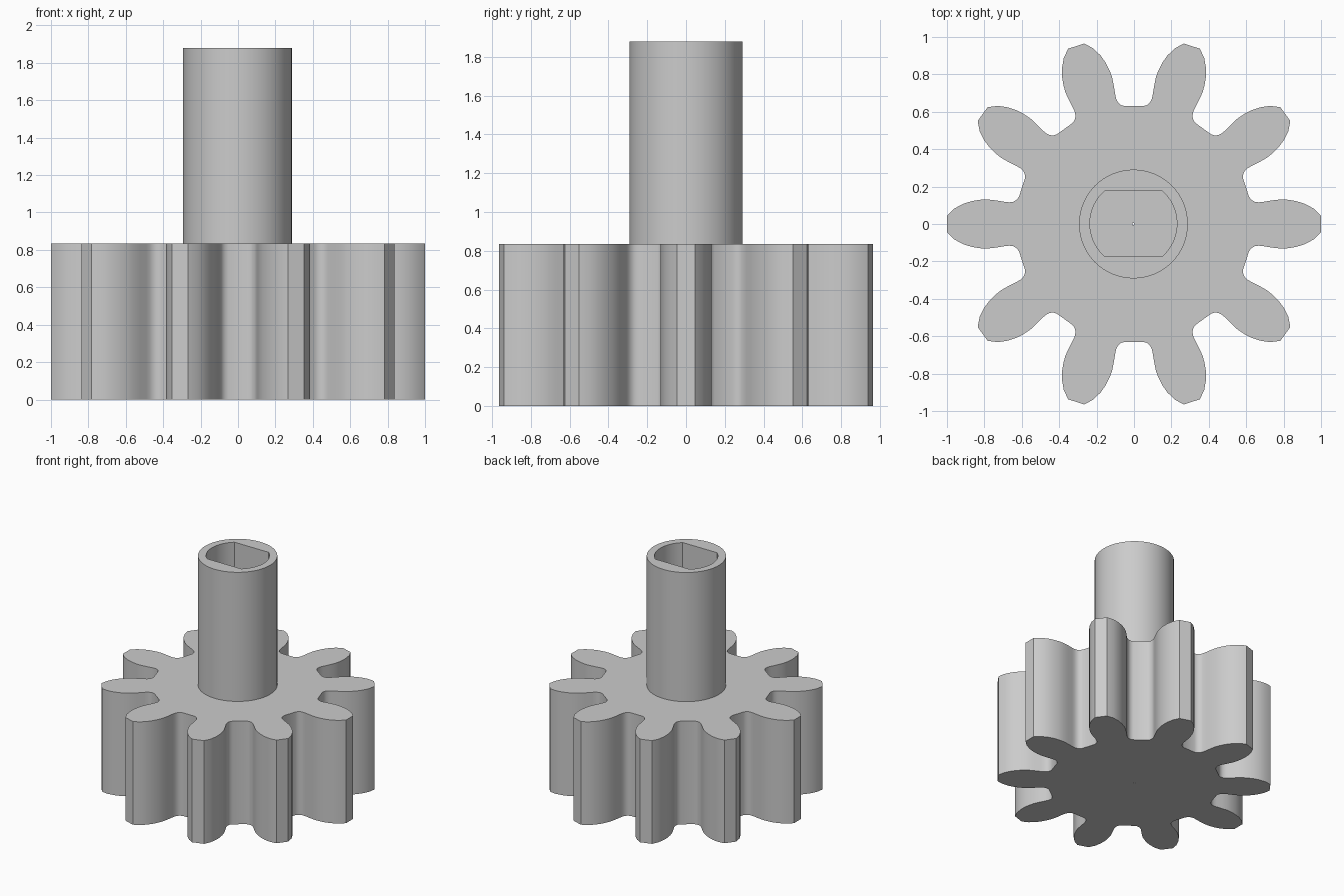
import bpy, bmesh, math
from mathutils import Matrix, Vector

cube = bpy.data.objects.get("Cube")
if cube:
    bpy.data.objects.remove(cube, do_unlink=True)

GEAR_TOP, SHAFT_TOP, TEETH = 0.835, 1.88, 10
SHAFT_X = -0.003

grey = bpy.data.materials.new("light grey")
grey.use_nodes = True
colour = (0.6, 0.6, 0.6, 1)
grey.diffuse_color = colour
grey.node_tree.nodes["Principled BSDF"].inputs["Base Color"].default_value = colour


def prism(name, outline, bottom, top):
    """Extrude a closed counter-clockwise outline between two heights."""
    bm = bmesh.new()
    base = bm.faces.new([bm.verts.new((p[0], p[1], bottom)) for p in outline])
    side = bmesh.ops.extrude_face_region(bm, geom=[base])
    moved = [g for g in side["geom"] if isinstance(g, bmesh.types.BMVert)]
    bmesh.ops.translate(bm, verts=moved, vec=(0, 0, top - bottom))
    bmesh.ops.recalc_face_normals(bm, faces=bm.faces)
    mesh = bpy.data.meshes.new(name)
    bm.to_mesh(mesh)
    bm.free()
    mesh.materials.append(grey)
    obj = bpy.data.objects.new(name, mesh)
    bpy.context.collection.objects.link(obj)
    return obj


def circle(radius, count):
    return [Vector((SHAFT_X + radius * math.cos(a), radius * math.sin(a)))
            for a in (2 * math.pi * i / count for i in range(count))]


def cut(target, cutter):
    mod = target.modifiers.new(cutter.name, "BOOLEAN")
    mod.operation, mod.solver, mod.object = "DIFFERENCE", "EXACT", cutter
    cutter.hide_render = True
    cutter.hide_set(True)


# Gear outline: half a valley, mirrored and repeated around the axis
half = [(0.05, 0.63), (0.07, 0.636), (0.086, 0.65), (0.096, 0.67), (0.101, 0.695),
        (0.108, 0.74), (0.117, 0.785), (0.13, 0.82), (0.15, 0.86), (0.178, 0.9),
        (0.218, 0.939), (0.266, 0.965)]
valley = half[::-1] + [(-x, y) for x, y in half]
outline = []
for i in range(TEETH):
    turn = Matrix.Rotation(2 * math.pi * i / TEETH, 2)
    outline += [turn @ Vector(p) for p in valley]
gear = prism("gear", outline, 0, GEAR_TOP)

# Shaft with a double-flat socket
shaft = prism("shaft", circle(0.291, 64), GEAR_TOP, SHAFT_TOP)
socket = []
flat = math.asin(0.175 / 0.233)
for start in (-flat, math.pi - flat):
    for i in range(13):
        a = start + 2 * flat * i / 12
        socket.append((SHAFT_X + 0.233 * math.cos(a), 0.002 + 0.233 * math.sin(a)))
cut(shaft, prism("socket_cutter", socket, GEAR_TOP + 0.02, SHAFT_TOP + 0.1))

# Pin hole along the axis
pin = prism("pin_hole_cutter", circle(0.006, 10), -0.1, SHAFT_TOP + 0.1)
cut(gear, pin)
cut(shaft, pin)

# Smooth flanks and round walls, with crisp edges
for obj in (gear, shaft):
    bpy.ops.object.select_all(action="DESELECT")
    obj.select_set(True)
    bpy.context.view_layer.objects.active = obj
    for mod in list(obj.modifiers):
        bpy.ops.object.modifier_apply(modifier=mod.name)
    bpy.ops.object.shade_smooth_by_angle(angle=math.radians(30))
